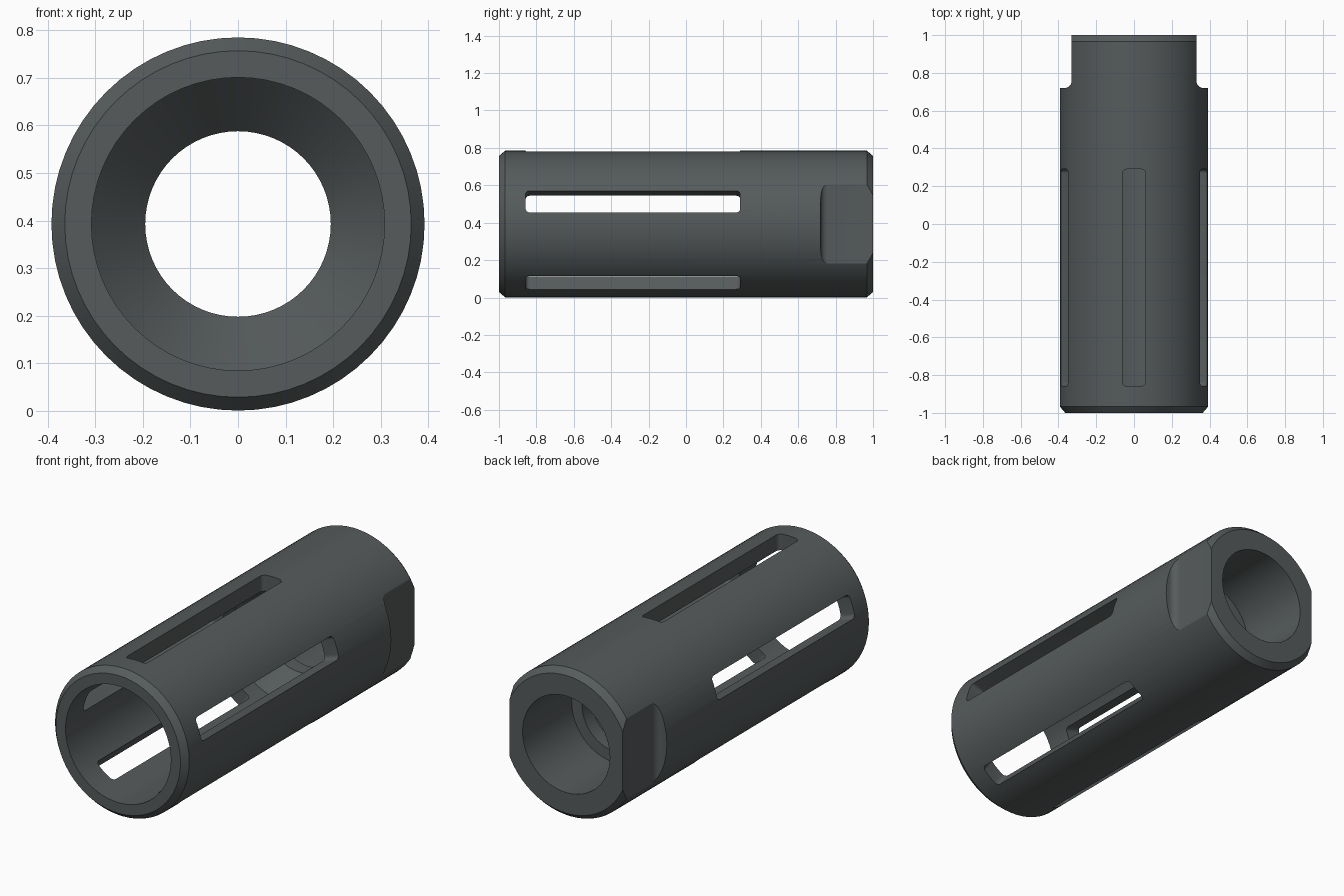
import bpy, bmesh, math
from mathutils import Matrix, Vector

if "Cube" in bpy.data.objects:
    bpy.data.objects.remove(bpy.data.objects["Cube"])

R, CZ, SEG = 0.392, 0.393, 64

steel = bpy.data.materials.new("dark steel grey")
steel.diffuse_color = (0.092, 0.104, 0.106, 1)
steel.use_nodes = True
steel.node_tree.nodes["Principled BSDF"].inputs["Base Color"].default_value = steel.diffuse_color


def make_object(name, bm):
    bmesh.ops.recalc_face_normals(bm, faces=bm.faces)
    mesh = bpy.data.meshes.new(name)
    bm.to_mesh(mesh)
    bm.free()
    mesh.materials.append(steel)
    obj = bpy.data.objects.new(name, mesh)
    bpy.context.collection.objects.link(obj)
    return obj


def prism(bm, points, offset):
    """Extrude a closed outline along a vector."""
    face = bm.faces.new([bm.verts.new(p) for p in points])
    new = bmesh.ops.extrude_face_region(bm, geom=[face])["geom"]
    bmesh.ops.translate(bm, vec=offset,
                        verts=[v for v in new if isinstance(v, bmesh.types.BMVert)])


def arc(cx, cy, r, a0, a1, n=6):
    return [(cx + r * math.cos(math.radians(a0 + (a1 - a0) * i / n)),
             cy + r * math.sin(math.radians(a0 + (a1 - a0) * i / n))) for i in range(n + 1)]


# Sleeve: lathed wall with chamfered ends, front bore, cone, neck and rear bore (radius, y)
profile = [(0.308, -1), (0.364, -1), (R, -0.967), (R, 0.967), (0.364, 1), (0.255, 1),
           (0.255, 0.59), (0.195, 0.59), (0.195, 0.51), (0.308, 0.39)]
bm = bmesh.new()
rings = []
for i in range(SEG):
    a = 2 * math.pi * i / SEG
    rings.append([bm.verts.new((r * math.cos(a), y, CZ + r * math.sin(a))) for r, y in profile])
n = len(profile)
for i in range(SEG):
    p, q = rings[i], rings[(i + 1) % SEG]
    for j in range(n):
        k = (j + 1) % n
        bm.faces.new((p[j], p[k], q[k], q[j]))
sleeve = make_object("slotted_sleeve", bm)

# Slot cutters: five rounded slots around the axis, one at the top
bm = bmesh.new()
y0, y1, hw, cr = -0.858, 0.29, 0.061, 0.022
outline = (arc(hw - cr, y1 - cr, cr, 0, 90) + arc(-hw + cr, y1 - cr, cr, 90, 180)
           + arc(-hw + cr, y0 + cr, cr, 180, 270) + arc(hw - cr, y0 + cr, cr, 270, 360))
for i in range(5):
    rot = Matrix.Rotation(math.radians(72 * i), 3, 'Y')
    prism(bm, [rot @ Vector((x, y, 0.2)) + Vector((0, 0, CZ)) for x, y in outline],
          rot @ Vector((0, 0, 0.3)))
slots = make_object("slot_cutter", bm)

# Flat cutters: wrench flats on both sides of the rear end, with a filleted shoulder
bm = bmesh.new()
f = 0.038
for s in (1, -1):
    pts = [(0.33, 1.1)] + arc(0.33 + f, 0.72 + f, f, 180, 270) + [(0.6, 0.72), (0.6, 1.1)]
    prism(bm, [Vector((s * x, y, CZ - 0.5)) for x, y in pts], Vector((0, 0, 1)))
flats = make_object("flat_cutter", bm)

# Apply the cuts
for cutter in (slots, flats):
    mod = sleeve.modifiers.new(cutter.name, 'BOOLEAN')
    mod.operation, mod.solver, mod.object = 'DIFFERENCE', 'EXACT', cutter
    cutter.hide_render = True
    bpy.context.view_layer.objects.active = sleeve
    sleeve.select_set(True)
    bpy.ops.object.modifier_apply(modifier=mod.name)
for cutter in (slots, flats):
    bpy.data.objects.remove(cutter)

# Smooth round walls, crisp edges
bpy.ops.object.select_all(action='DESELECT')
sleeve.select_set(True)
bpy.context.view_layer.objects.active = sleeve
bpy.ops.object.shade_smooth_by_angle(angle=math.radians(25))
